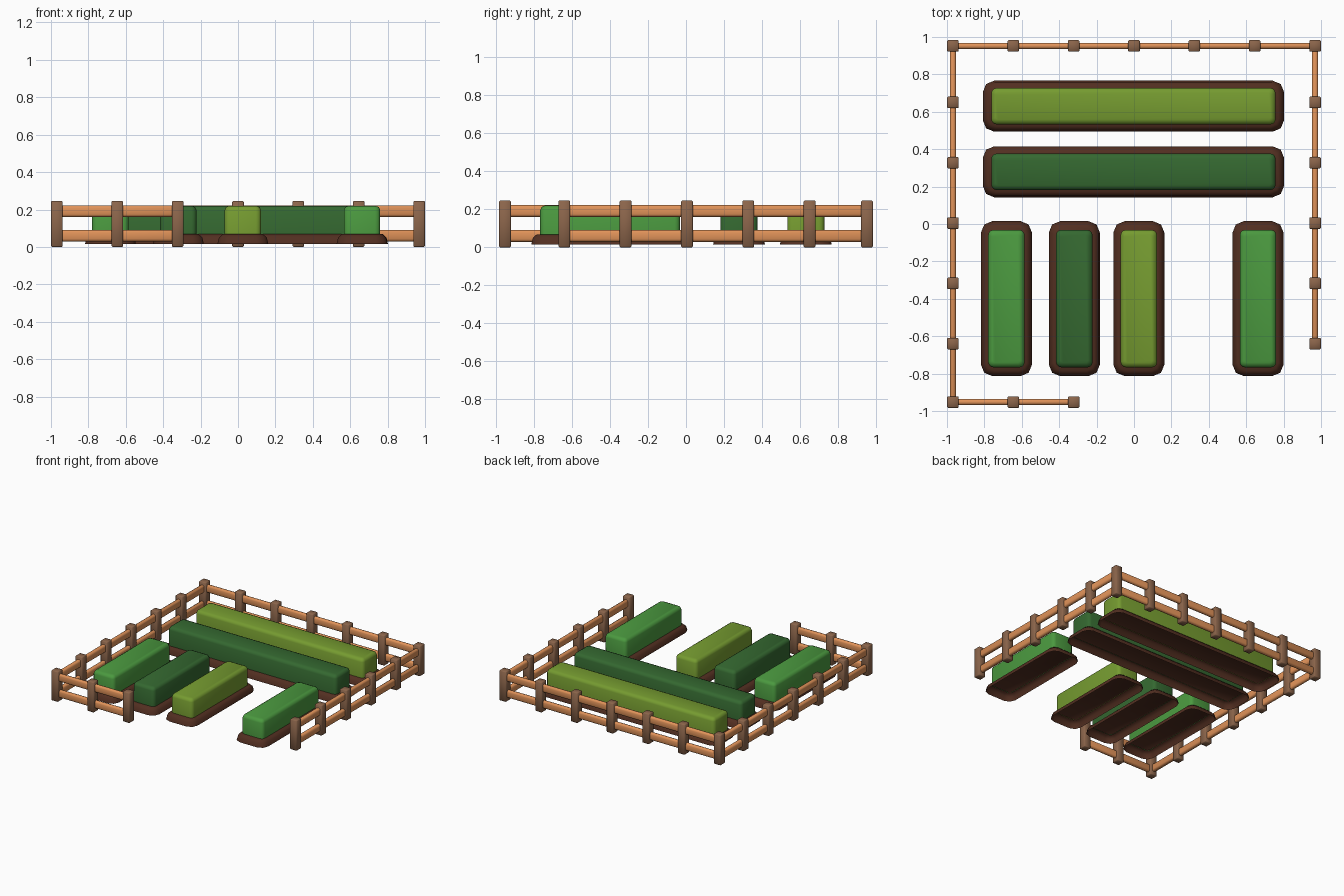
import bpy, bmesh, math

if "Cube" in bpy.data.objects:
    bpy.data.objects.remove(bpy.data.objects["Cube"])

def material(name, rgb):
    m = bpy.data.materials.new(name)
    m.diffuse_color = (*rgb, 1)
    m.use_nodes = True
    m.node_tree.nodes["Principled BSDF"].inputs["Base Color"].default_value = m.diffuse_color
    return m

POST = material("post_wood", (0.26, 0.13, 0.07))
RAIL = material("rail_wood", (0.75, 0.29, 0.10))
SOIL = material("soil", (0.085, 0.028, 0.015))
LEAF = material("leaf_green", (0.07, 0.32, 0.05))
DARK = material("dark_green", (0.035, 0.14, 0.03))
LIME = material("lime_green", (0.18, 0.33, 0.03))

def finish(bm, name, mat, angle=50):
    bmesh.ops.recalc_face_normals(bm, faces=bm.faces)
    me = bpy.data.meshes.new(name)
    bm.to_mesh(me)
    bm.free()
    ob = bpy.data.objects.new(name, me)
    bpy.context.collection.objects.link(ob)
    me.materials.append(mat)
    bpy.ops.object.select_all(action='DESELECT')
    ob.select_set(True)
    bpy.context.view_layer.objects.active = ob
    bpy.ops.object.shade_smooth_by_angle(angle=math.radians(angle))
    return ob

def box(name, mat, centre, size, bevel, segments=1):
    bm = bmesh.new()
    bmesh.ops.create_cube(bm, size=1)
    for v in bm.verts:
        v.co = [c + p * s for c, p, s in zip(centre, v.co, size)]
    bmesh.ops.bevel(bm, geom=bm.edges[:], offset=bevel, segments=segments,
                    profile=0.5, affect='EDGES')
    return finish(bm, name, mat)

def rounded_stack(name, mat, cx, cy, w, d, layers, radius, seg):
    """Loft rounded rectangles, open below; layers are (z, inset)."""
    bm = bmesh.new()
    rings = []
    for z, inset in layers:
        r = max(radius - inset * 0.6, 0.008)
        hx, hy = w / 2 - inset - r, d / 2 - inset - r
        ring = []
        for q, (sx, sy) in enumerate([(1, 1), (-1, 1), (-1, -1), (1, -1)]):
            for i in range(seg + 1):
                a = math.pi / 2 * (q + i / seg)
                ring.append(bm.verts.new((cx + sx * hx + r * math.cos(a),
                                          cy + sy * hy + r * math.sin(a), z)))
        rings.append(ring)
    n = len(rings[0])
    for a, b in zip(rings, rings[1:]):
        for i in range(n):
            bm.faces.new((a[i], a[(i + 1) % n], b[(i + 1) % n], b[i]))
    bm.faces.new(rings[-1])
    return finish(bm, name, mat)

# Planting beds: hollow soil mound with a clipped hedge on top
def bed(name, mat, cx, cy, w, d, sw, sd):
    rounded_stack(name + "_soil", SOIL, cx, cy, sw, sd,
                  [(0.016, 0), (0.05, 0.008), (0.068, 0.028)], 0.06, 2)
    rounded_stack(name + "_hedge", mat, cx, cy, w, d,
                  [(0.066, 0), (0.195, 0), (0.212, 0.007), (0.22, 0.025)], 0.028, 3)

bed("back_bed", LIME, -0.003, 0.63, 1.52, 0.195, 1.61, 0.272)
bed("middle_bed", DARK, -0.003, 0.279, 1.52, 0.195, 1.61, 0.272)
for i, (x, mat) in enumerate([(-0.682, LEAF), (-0.319, DARK), (0.026, LIME), (0.663, LEAF)]):
    bed(f"front_bed_{i + 1}", mat, x, -0.399, 0.195, 0.735, 0.272, 0.828)

# Fence posts
X, Y, S = 0.968, 0.952, 0.3225
xs = [-X, -2 * S, -S, 0, S, 2 * S, X]
ys = [-Y] + [k * S + 0.005 for k in range(-2, 3)] + [Y]
spots = [(x, Y) for x in xs] + [(-X, y) for y in ys[:-1]]
spots += [(X, y) for y in ys[1:-1]] + [(x, -Y) for x in xs[1:3]]
for i, (x, y) in enumerate(spots):
    box(f"fence_post_{i + 1}", POST, (x, y, 0.123), (0.062, 0.062, 0.246), 0.005)

# Fence rails, two per side, with openings at the front right
T, H, B = 0.034, 0.062, 0.014
for level, z in (("lower", 0.06), ("upper", 0.191)):
    box(f"back_{level}_rail", RAIL, (0, Y, z), (2 * X, T, H), B, 2)
    box(f"left_{level}_rail", RAIL, (-X, 0, z), (T, 2 * Y, H), B, 2)
    box(f"right_{level}_rail", RAIL, (X, (Y - 2 * S) / 2, z), (T, Y + 2 * S, H), B, 2)
    box(f"front_{level}_rail", RAIL, (-(X + S) / 2, -Y, z), (X - S, T, H), B, 2)
